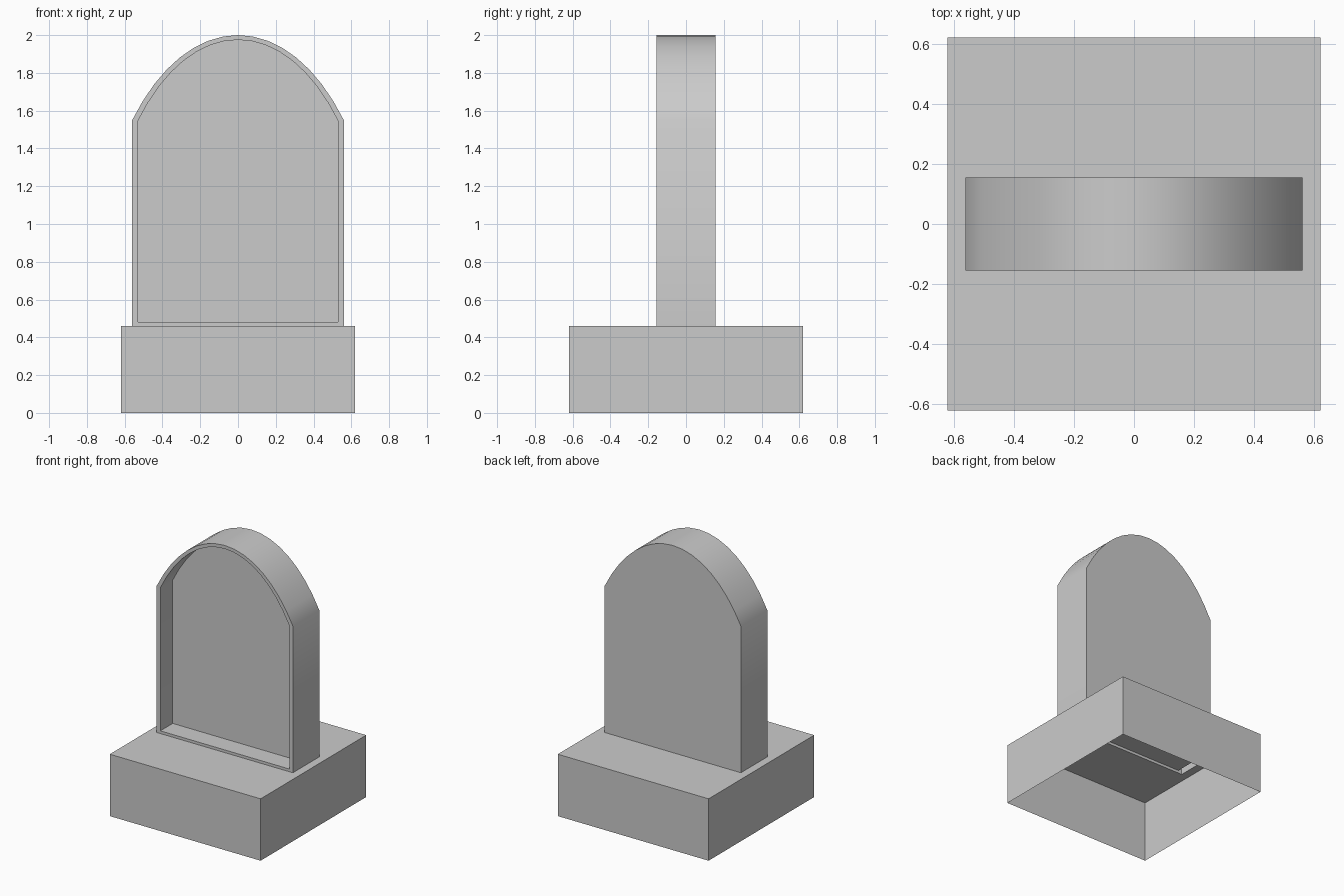
import bpy, bmesh, math

cube = bpy.data.objects.get("Cube")
if cube:
    bpy.data.objects.remove(cube, do_unlink=True)

STONE = (0.6, 0.6, 0.6, 1)
mat = bpy.data.materials.new("stone_grey")
mat.use_nodes = True
mat.diffuse_color = STONE
bsdf = mat.node_tree.nodes["Principled BSDF"]
bsdf.inputs["Base Color"].default_value = STONE
bsdf.inputs["Roughness"].default_value = 0.8

BASE_HALF, BASE_TOP = 0.62, 0.46
SLAB_HALF, SLAB_DEPTH = 0.56, 0.155
RECESS_Y = -0.01


def finish(name, bm):
    """Turn a bmesh into a named, shaded object."""
    bmesh.ops.recalc_face_normals(bm, faces=bm.faces)
    mesh = bpy.data.meshes.new(name)
    bm.to_mesh(mesh)
    bm.free()
    mesh.materials.append(mat)
    obj = bpy.data.objects.new(name, mesh)
    bpy.context.collection.objects.link(obj)
    bpy.ops.object.select_all(action="DESELECT")
    obj.select_set(True)
    bpy.context.view_layer.objects.active = obj
    bpy.ops.object.shade_smooth_by_angle(angle=math.radians(40))
    return obj


def arch(half, bottom, shoulder, top, steps=16):
    """Outline in x and z: straight sides under a flattened elliptical arch."""
    radius = half / 0.75
    limit = math.asin(half / radius)
    rise = (top - shoulder) / (1 - math.cos(limit))
    points = [(-half, bottom)]
    for i in range(steps + 1):
        a = limit * (2 * i / steps - 1)
        points.append((radius * math.sin(a), top - rise * (1 - math.cos(a))))
    return points + [(half, bottom)]


def loop(bm, outline, y):
    return [bm.verts.new((x, y, z)) for x, z in outline]


def rectangle(bm, half_x, half_y, z):
    corners = ((-1, -1), (1, -1), (1, 1), (-1, 1))
    return [bm.verts.new((sx * half_x, sy * half_y, z)) for sx, sy in corners]


def bridge(bm, a, b, closed=True):
    n = len(a)
    for i in range(n if closed else n - 1):
        j = (i + 1) % n
        bm.faces.new((a[i], a[j], b[j], b[i]))


# Pedestal: hollow block, open below and under the headstone
bm = bmesh.new()
foot = rectangle(bm, BASE_HALF, BASE_HALF, 0)
rim = rectangle(bm, BASE_HALF, BASE_HALF, BASE_TOP)
opening = rectangle(bm, SLAB_HALF, SLAB_DEPTH, BASE_TOP)
bridge(bm, foot, rim)
bridge(bm, rim, opening)
finish("pedestal", bm)

# Headstone: arched slab with a framed recess in the front
bm = bmesh.new()
outer = arch(SLAB_HALF, BASE_TOP, 1.55, 2.0)
inner = arch(SLAB_HALF - 0.03, BASE_TOP + 0.02, 1.545, 1.975)
back = loop(bm, outer, SLAB_DEPTH)
front = loop(bm, outer, -SLAB_DEPTH)
frame = loop(bm, inner, -SLAB_DEPTH)
panel = loop(bm, inner, RECESS_Y)
bm.faces.new(back)
bridge(bm, back, front, closed=False)
bridge(bm, front, frame)
bridge(bm, frame, panel)
bm.faces.new(panel)
finish("headstone", bm)
